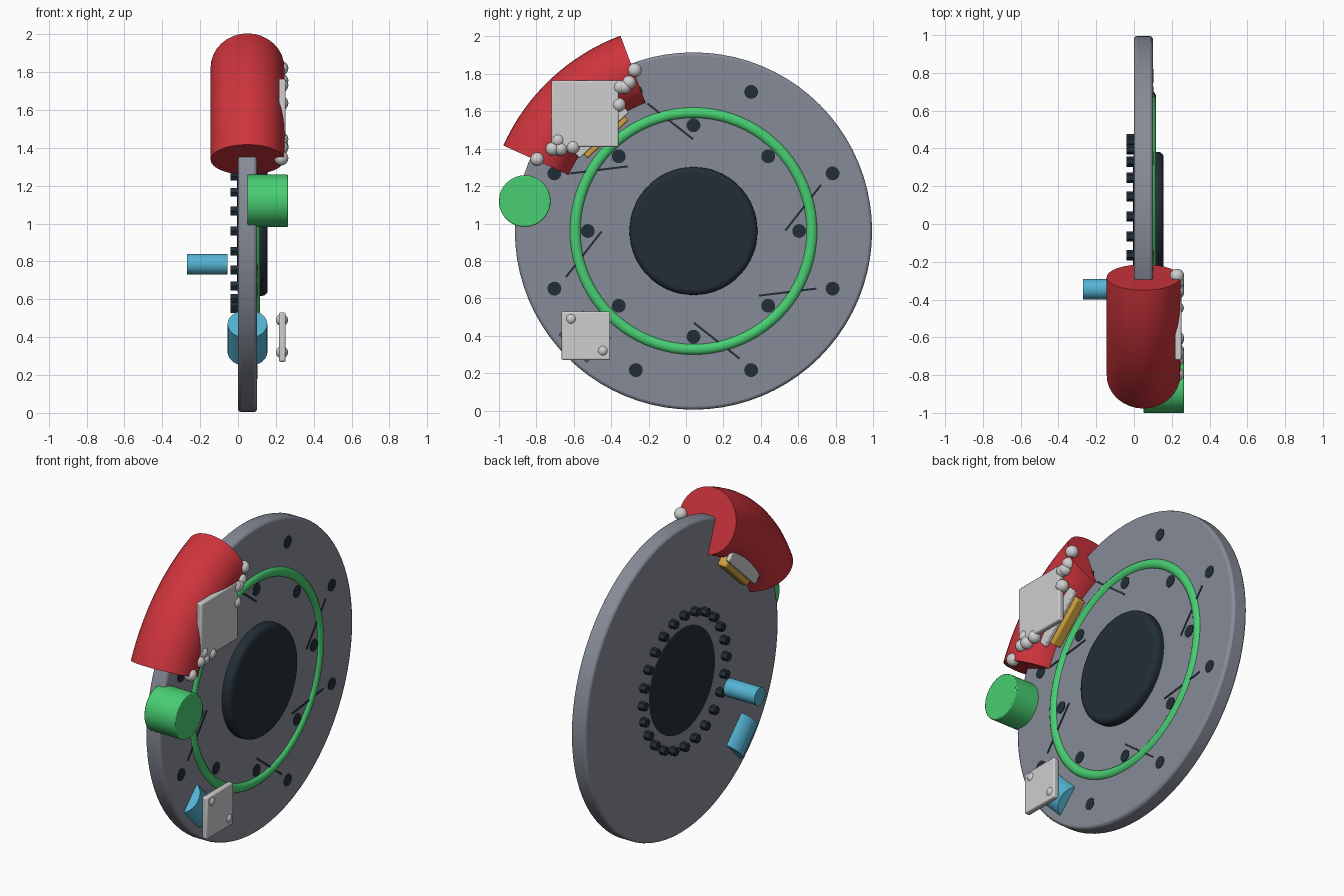
import bpy, bmesh, math
from mathutils import Matrix, Vector

if "Cube" in bpy.data.objects:
    bpy.data.objects.remove(bpy.data.objects["Cube"])

CY, CZ = 0.04, 0.96  # rotor centre
FACE = 0.10          # outer face of the rotor


def material(name, rgb):
    m = bpy.data.materials.new(name)
    m.use_nodes = True
    m.diffuse_color = (*rgb, 1)
    m.node_tree.nodes["Principled BSDF"].inputs["Base Color"].default_value = (*rgb, 1)
    return m


STEEL = material("steel grey", (0.24, 0.26, 0.31))
DARK = material("dark slate", (0.016, 0.027, 0.036))
RED = material("caliper red", (0.62, 0.035, 0.045))
GREEN = material("bright green", (0.065, 0.62, 0.17))
WHITE = material("pale grey", (0.62, 0.62, 0.63))
YELLOW = material("pad yellow", (0.62, 0.36, 0.05))
CYAN = material("sky blue", (0.09, 0.46, 0.66))


def polar(x, r, deg):
    a = math.radians(deg)
    return (x, CY + r * math.cos(a), CZ + r * math.sin(a))


def finish(name, mat, bevel=0, segments=2):
    o = bpy.context.object
    o.name = name
    o.data.materials.append(mat)
    if bevel:
        b = o.modifiers.new("Bevel", "BEVEL")
        b.width, b.segments = bevel, segments
        b.limit_method = "ANGLE"
    bpy.ops.object.shade_smooth_by_angle(angle=math.radians(35))
    return o


def rod(name, mat, x0, x1, y, z, r, sides=48, bevel=0, segments=2):
    """Cylinder lying along x."""
    bpy.ops.mesh.primitive_cylinder_add(vertices=sides, radius=r, depth=x1 - x0,
        location=((x0 + x1) / 2, y, z), rotation=(0, math.pi / 2, 0))
    return finish(name, mat, bevel, segments)


def box(name, mat, size, loc, deg=0, bevel=0):
    bpy.ops.mesh.primitive_cube_add(size=1, location=loc)
    o = bpy.context.object
    o.scale = size
    bpy.ops.object.transform_apply(location=False, rotation=False, scale=True)
    o.rotation_euler.x = math.radians(deg)
    return finish(name, mat, bevel)


def ball(name, mat, loc, r):
    bpy.ops.mesh.primitive_uv_sphere_add(segments=24, ring_count=12, radius=r, location=loc)
    return finish(name, mat)


# Rotor and hub
rod("rotor_disc", STEEL, 0, FACE, CY, CZ, 0.955, 80, 0.015)
rod("hub", DARK, -0.004, 0.157, CY, CZ, 0.342, 64, 0.03, 4)

# Ring of hex bolts on the inner side
for i in range(24):
    _, y, z = polar(0, 0.41, i * 15)
    rod("hub_bolt", DARK, -0.04, 0.005, y, z, 0.027, 6)

# Drill holes in two rows, and slanted grooves
for i in range(8):
    for radius, offset in ((0.565, 0), (0.805, 22.5)):
        _, y, z = polar(0, radius, i * 45 + offset)
        rod("drill_hole", DARK, FACE - 0.002, FACE + 0.003, y, z, 0.037, 24)
for a in (12, 102, 147, 192, 282, 327):
    box("groove", DARK, (0.005, 0.31, 0.011), polar(FACE + 0.001, 0.6, a), a + 40)

# Green tone ring set into the outer face
bpy.ops.mesh.primitive_torus_add(major_segments=80, minor_segments=16, major_radius=0.633,
    minor_radius=0.032, location=(0.085, CY, CZ), rotation=(0, math.pi / 2, 0))
finish("tone_ring", GREEN)

# Caliper body: a round section swept about the rotor axis
bm = bmesh.new()
start, sweep = 110.5, 45.3
arc = Matrix.Rotation(math.radians(start), 4, "X")
circle = bmesh.ops.create_circle(bm, cap_ends=True, segments=32, radius=0.195)
for v in circle["verts"]:
    v.co = arc @ Vector((v.co.x + 0.05, 0.92 + v.co.y, 0))
bmesh.ops.spin(bm, geom=bm.faces[:] + bm.edges[:] + bm.verts[:], cent=(0, 0, 0),
               axis=(1, 0, 0), angle=math.radians(sweep), steps=16, use_duplicate=False)
lid = [e for e in bm.edges if e.is_boundary]
if lid:
    bmesh.ops.holes_fill(bm, edges=lid)
bmesh.ops.recalc_face_normals(bm, faces=bm.faces)
mesh = bpy.data.meshes.new("caliper_body")
bm.to_mesh(mesh)
bm.free()
body = bpy.data.objects.new("caliper_body", mesh)
body.location = (0, CY, CZ)
bpy.context.collection.objects.link(body)
bpy.ops.object.select_all(action="DESELECT")
body.select_set(True)
bpy.context.view_layer.objects.active = body
finish("caliper_body", RED)

# Friction pads with backing plates on both sides of the rotor
for side in (-1, 1):
    box("brake_pad", YELLOW, (0.06, 0.2, 0.3),
        polar(0.05 + side * 0.08, 0.77, 133), 133, 0.008)
    box("pad_backing", WHITE, (0.025, 0.18, 0.36),
        polar(0.05 + side * 0.122, 0.79, 133), 133, 0.005)

# Caliper cover plate and the beads along its ends
box("cover_plate", WHITE, (0.036, 0.36, 0.355), (0.234, -0.54, 1.587), 0, 0.008)
beads = ((-0.275, 1.82), (-0.305, 1.755), (-0.33, 1.73), (-0.355, 1.73), (-0.36, 1.635),
         (-0.605, 1.41), (-0.685, 1.445), (-0.715, 1.4), (-0.67, 1.4), (-0.795, 1.345))
for y, z in beads:
    ball("cover_bead", WHITE, (0.228, y, z), 0.038)

# Piston cylinder and hydraulic parts
rod("piston", GREEN, 0.05, 0.265, -0.862, 1.12, 0.138, 48, 0.006)
rod("hose_fitting", CYAN, -0.27, -0.055, -0.345, 0.785, 0.054, 32)
bpy.ops.mesh.primitive_cylinder_add(vertices=32, radius=0.105, depth=0.21,
    location=(0.05, -0.54, 0.395), rotation=(math.radians(225), 0, 0))
finish("sensor_barrel", CYAN)

# Sensor bracket with two rivets
box("sensor_bracket", WHITE, (0.036, 0.26, 0.26), (0.234, -0.535, 0.4), 0, 0.008)
for y, z in ((-0.615, 0.49), (-0.445, 0.32)):
    ball("bracket_rivet", WHITE, (0.232, y, z), 0.032)
